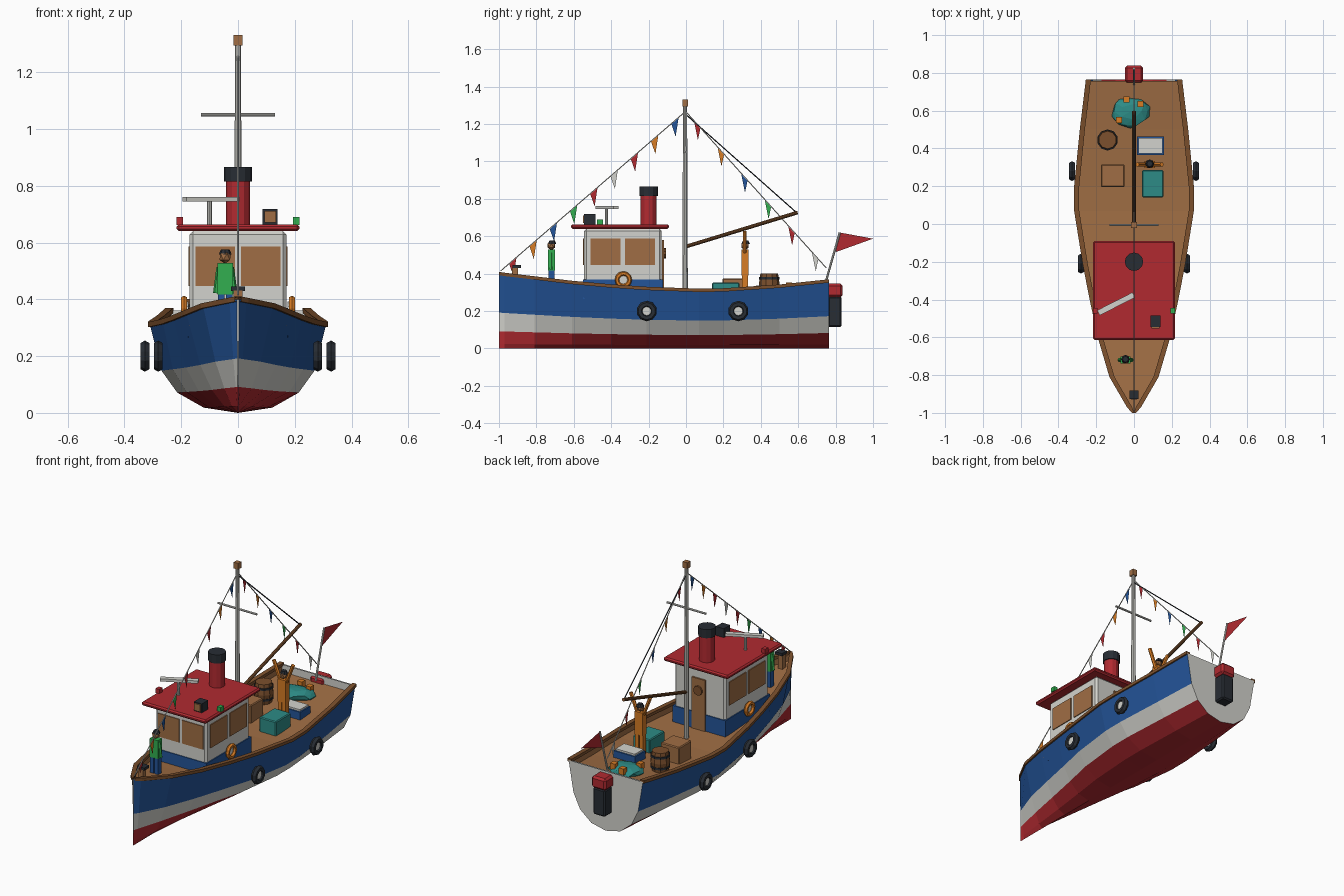
import bpy, bmesh, math, random
from mathutils import Vector, Matrix

cube = bpy.data.objects.get("Cube")
if cube:
    bpy.data.objects.remove(cube, do_unlink=True)
random.seed(4)


def material(name, r, g, b):
    m = bpy.data.materials.new(name)
    m.use_nodes = True
    m.diffuse_color = (r, g, b, 1)
    m.node_tree.nodes["Principled BSDF"].inputs["Base Color"].default_value = (r, g, b, 1)
    return m


blue = material("hull blue", .017, .09, .32)
white = material("off white", .65, .65, .61)
red = material("deep red", .44, .023, .03)
wood = material("light wood", .35, .155, .058)
dark_wood = material("dark wood", .2, .08, .026)
orange = material("orange", .68, .2, .018)
green = material("green", .032, .43, .08)
teal = material("teal", .026, .26, .24)
black = material("charcoal", .021, .026, .034)


def finish(name, bm, *mats):
    me = bpy.data.meshes.new(name)
    bmesh.ops.recalc_face_normals(bm, faces=bm.faces[:])
    bm.to_mesh(me)
    bm.free()
    for m in mats:
        me.materials.append(m)
    ob = bpy.data.objects.new(name, me)
    bpy.context.collection.objects.link(ob)
    return ob


def bevel(ob, width):
    mod = ob.modifiers.new("bevel", "BEVEL")
    mod.width, mod.segments = width, 1
    return ob


def box(name, mat, x0, x1, y0, y1, z0, z1):
    bm = bmesh.new()
    bmesh.ops.create_cube(bm, size=1, matrix=Matrix.Translation(
        ((x0 + x1) / 2, (y0 + y1) / 2, (z0 + z1) / 2)) @ Matrix.Diagonal((x1 - x0, y1 - y0, z1 - z0, 1)))
    return finish(name, bm, mat)


def rod(name, mat, a, b, r, r2=None, seg=10):
    a, b = Vector(a), Vector(b)
    d = b - a
    bm = bmesh.new()
    bmesh.ops.create_cone(bm, cap_ends=True, segments=seg, radius1=r, radius2=r if r2 is None else r2,
                          depth=d.length, matrix=Matrix.Translation((a + b) / 2)
                          @ d.to_track_quat('Z', 'Y').to_matrix().to_4x4())
    return finish(name, bm, mat)


def ball(name, mat, loc, size, jitter=0):
    bm = bmesh.new()
    bmesh.ops.create_icosphere(bm, subdivisions=1 if not jitter else 2, radius=1)
    for v in bm.verts:
        v.co *= 1 + random.uniform(-jitter, jitter)
        v.co = Vector(loc) + v.co * Vector(size)
    return finish(name, bm, mat)


def ring(name, mat, loc, major, minor, seg):
    bpy.ops.mesh.primitive_torus_add(location=loc, rotation=(0, math.pi / 2, 0), major_radius=major,
                                     minor_radius=minor, major_segments=seg, minor_segments=6)
    ob = bpy.context.object
    ob.name = name
    ob.data.materials.append(mat)


def triangle(name, mat, *pts):
    bm = bmesh.new()
    bm.faces.new([bm.verts.new(p) for p in pts])
    return finish(name, bm, mat)


def loft(bm, rings, closed):
    rows = [[bm.verts.new(p) for p in r] for r in rings]
    n = len(rows[0])
    for a, b in zip(rows, rows[1:]):
        for i in range(n if closed else n - 1):
            j = (i + 1) % n
            f = bm.faces.new((a[i], a[j], b[j], b[i]))
            f.material_index = i
    return rows


# Hull stations: position, half width, sheer height
stations = [(-1, .004, .4), (-.97, .03, .395), (-.81, .123, .376), (-.61, .182, .352), (-.4, .228, .333),
            (-.21, .265, .32), (.07, .31, .31), (.2, .31, .312), (.5, .28, .332), (.765, .248, .36)]


def sheer(y):
    for (a, _, p), (b, _, q) in zip(stations, stations[1:]):
        if y <= b:
            return p + (q - p) * (y - a) / (b - a)
    return stations[-1][2]


def deck(y):
    return sheer(y) - .045


# Hull: bottom red, white band, blue topsides, white transom
sections = []
for y, w, s in stations:
    t = min(1, (y + 1) / .8) ** .7
    half = [(w * (lo + (hi - lo) * t), s * k) for lo, hi, k in
            ((.06, .39, .06), (.22, .69, .23), (.52, .87, .48), (1, 1, 1))]
    sections.append([(-x, y, z) for x, z in reversed(half)] + [(0, y, 0)] + [(x, y, z) for x, z in half])
bm = bmesh.new()
rows = loft(bm, sections, False)
for f in bm.faces:
    f.material_index = (0, 1, 2, 2, 2, 2, 1, 0)[f.material_index]
for end in (rows[0], rows[-1]):
    bm.faces.new(end).material_index = 1
finish("hull", bm, blue, white, red)

# Deck with inner bulwarks and inner transom
bm = bmesh.new()
rows = loft(bm, [[(-i, y, s), (-i, y, s - .045), (i, y, s - .045), (i, y, s)]
                 for y, w, s in stations for i in [max(.001, w - .012)]], False)
for f in bm.faces:
    f.material_index = 0
bm.faces.new(rows[-1]).material_index = 1
bmesh.ops.translate(bm, verts=rows[-1], vec=(0, -.008, 0))
finish("deck", bm, wood, white)

# Cap rail on both sides
bm = bmesh.new()
rows = loft(bm, [[(max(0, w - .02), y, s - .008), (w + .007, y, s - .008),
                  (w + .007, y, s + .01), (max(0, w - .02), y, s + .01)] for y, w, s in stations], True)
for f in bm.faces:
    f.material_index = 0
bm.faces.new(rows[-1])
finish("cap_rail", bm, dark_wood).modifiers.new("mirror", "MIRROR")

# Cabin
bevel(box("cabin_walls", white, -.17, .17, -.545, -.13, .27, .64), .012)
box("cabin_base", blue, -.176, .176, -.55, -.124, .265, .37)
bevel(box("cabin_roof", red, -.216, .216, -.615, -.09, .64, .664), .008)
for side in (-1, 1):
    lo, hi = sorted((side * .01, side * .15))
    box("front_window", wood, lo, hi, -.55, -.543, .447, .587)
    lo, hi = sorted((side * .168, side * .175))
    for y in (-.51, -.325):
        box("side_window", wood, lo, hi, y, y + .16, .447, .587)
    ring("life_ring", orange, (side * .19, -.335, .367), .034, .012, 12)
    rod("life_ring_centre", white, (side * .175, -.335, .367), (side * .185, -.335, .367), .025)
    for y, x in ((-.21, .281), (.28, .328)):
        ring("tyre_fender", black, (side * x, y, .2), .037, .018, 10)
        rod("fender_centre", white, (side * (x - .012), y, .2), (side * (x + .008), y, .2), .024)
    box("side_lamp", red if side < 0 else green, side * .205 - .012, side * .205 + .012,
        -.475, -.445, .662, .69)
box("cabin_door", wood, -.045, .045, -.128, -.118, .27, .58)
rod("door_porthole", dark_wood, (0, -.12, .51), (0, -.108, .51), .028)

# Roof fittings
rod("funnel", red, (0, -.2, .66), (0, -.2, .82), .043, seg=12)
rod("funnel_cap", black, (0, -.2, .815), (0, -.2, .867), .049, seg=12)
rod("radar_post", white, (-.1, -.425, .66), (-.1, -.425, .75), .009)
radar = box("radar_bar", white, -.105, .105, -.015, .015, -.008, .008)
radar.matrix_world = Matrix.Translation((-.095, -.423, .753)) @ Matrix.Rotation(math.radians(27), 4, 'Z')
box("search_lamp", black, .087, .14, -.545, -.485, .664, .718)
box("search_lamp_lens", wood, .093, .134, -.552, -.544, .67, .712)

# Mast, boom and rigging
rod("mast", white, (0, -.005, .265), (0, -.005, 1.3), .015, .011)
box("mast_cap", wood, -.015, .015, -.02, .01, 1.295, 1.332)
rod("yard", white, (-.13, -.005, 1.05), (.13, -.005, 1.05), .006)
rod("boom", dark_wood, (0, 0, .545), (0, .597, .727), .01)
rod("boom_rope", black, (0, 0, 1.25), (0, .59, .727), .0035, seg=5)


# Bunting strings with hanging pennants
def bunting(start, end, ts, colours):
    a, b = Vector(start), Vector(end)
    rod("bunting_line", white, a, b, .003, seg=5)
    along = (b - a).normalized() * .026
    for t, c in zip(ts, colours):
        p = a.lerp(b, t)
        triangle("pennant", c, p - along, p + along, p + Vector((0, along.y * .2, -.085)))


order = [red, orange, blue, green, red, white]
bunting((0, -.99, .415), (0, -.005, 1.265), [.065 + i * .11 for i in range(9)], order * 2)
bunting((0, 0, 1.265), (0, .75, .43), [.08 + i * .168 for i in range(6)], order)

# Stern flag and outboard motor
rod("flag_pole", white, (0, .74, .33), (0, .822, .62), .006)
triangle("stern_flag", red, (0, .822, .62), (0, .8, .515), (0, 1, .587))
bevel(box("motor_cowl", red, -.048, .048, .748, .838, .275, .347), .012)
bevel(box("motor_leg", black, -.04, .04, .758, .832, .115, .278), .008)

# Bow bollard
box("bollard", wood, -.016, .016, -.93, -.898, .33, .432)
box("bollard_bar", black, -.024, .024, -.927, -.881, .43, .446)

# Cargo on the aft deck
bevel(box("wooden_crate", wood, -.175, -.05, .195, .315, .26, .375), .005)
bevel(box("teal_crate", teal, .043, .155, .14, .285, .26, .352), .005)
box("cooler", blue, .016, .16, .365, .462, .27, .325)
box("cooler_lid", white, .024, .152, .373, .454, .322, .336)
rod("barrel_bottom", dark_wood, (-.14, .445, .28), (-.14, .445, .34), .047, .056)
rod("barrel_top", dark_wood, (-.14, .445, .34), (-.14, .445, .402), .056, .047)
for z in (.31, .375):
    rod("barrel_hoop", black, (-.14, .445, z - .006), (-.14, .445, z + .006), .056)
ball("net_heap", teal, (-.02, .595, .305), (.1, .08, .036), .14)
for x, y in ((-.04, .66), (.035, .635), (-.08, .55)):
    box("net_float", orange, x - .016, x + .016, y - .016, y + .016, .315, .352)


# Crew
def sailor(x, y, head, coat, trousers, raised):
    z = deck(y)
    hip, neck = z + (head - z) * .42, head - .022
    for s in (-1, 1):
        box("leg", trousers, *sorted((x + s * .003, x + s * .026)), y - .016, y + .016, z, hip)
        shoulder = (x + s * .02, y, neck - .015)
        hand = (x + s * .065, y, head + .075) if raised else (x + s * .032, y, hip + .005)
        rod("arm", coat, shoulder, hand, .011, seg=6)
    box("torso", coat, x - .027, x + .027, y - .019, y + .019, hip, neck)
    ball("head", wood, (x, y, head), (.023, .023, .025))
    rod("hair", black, (x, y + .004, head + .008), (x, y + .004, head + .026), .023, .015, 8)


sailor(-.045, -.72, .55, green, blue, False)
sailor(.083, .315, .55, orange, orange, True)
